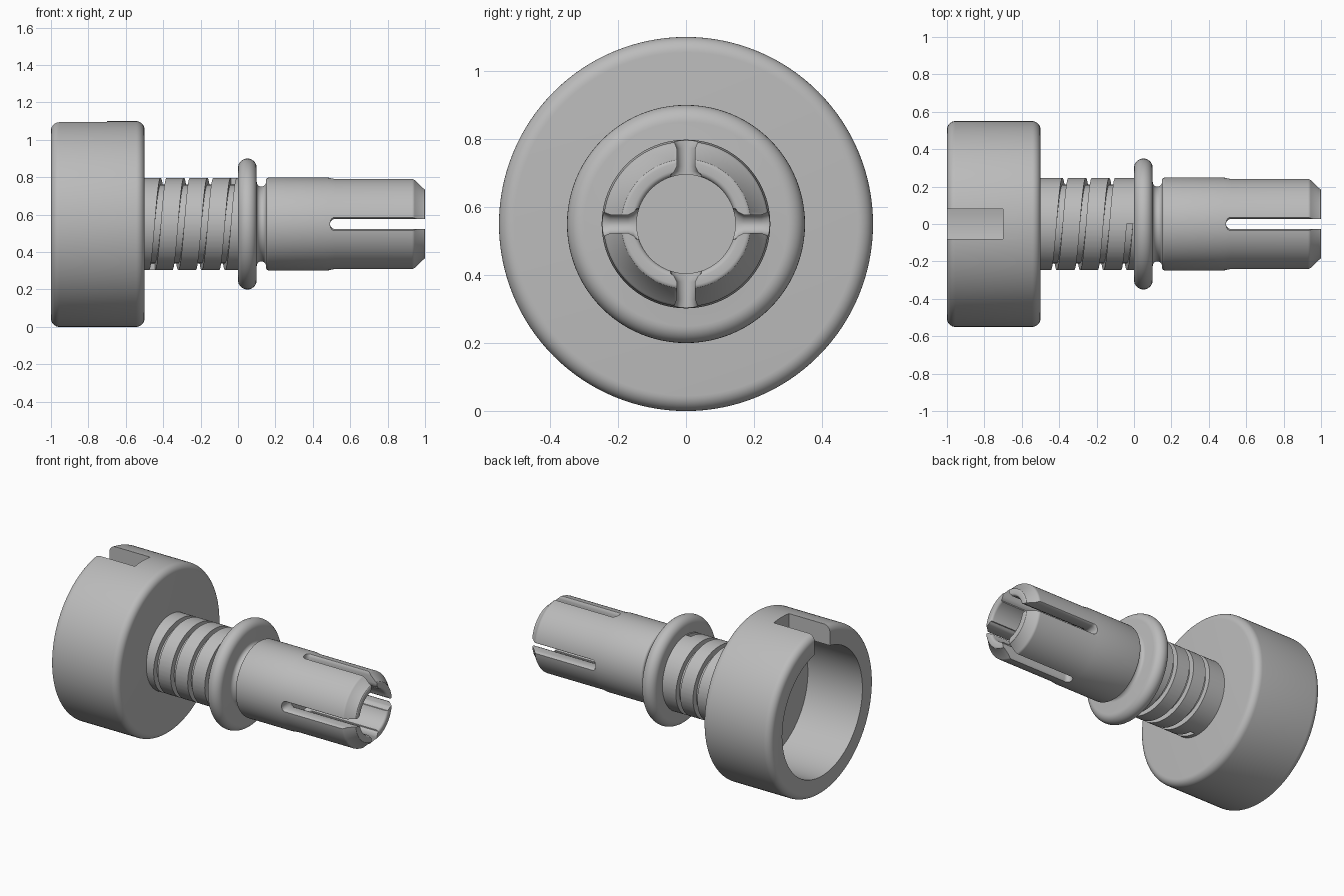
import bpy, bmesh
from math import sin, cos, pi, radians, sqrt
from mathutils import Vector

AXIS_Z = 0.55          # height of the turning axis
if "Cube" in bpy.data.objects:
    bpy.data.objects.remove(bpy.data.objects["Cube"])

grey = bpy.data.materials.new("plain grey")
grey.use_nodes = True
grey.diffuse_color = (0.5, 0.5, 0.5, 1)
grey.node_tree.nodes["Principled BSDF"].inputs["Base Color"].default_value = (0.5, 0.5, 0.5, 1)


def finish(name, bm):
    bmesh.ops.recalc_face_normals(bm, faces=bm.faces)
    mesh = bpy.data.meshes.new(name)
    bm.to_mesh(mesh)
    bm.free()
    mesh.materials.append(grey)
    ob = bpy.data.objects.new(name, mesh)
    bpy.context.collection.objects.link(ob)
    return ob


def arc(cx, cr, radius, start, end, steps=8):
    """Profile points (x, r) on an arc, angles in degrees from +x."""
    angles = [radians(start + (end - start) * i / steps) for i in range(steps + 1)]
    return [(cx + radius * cos(a), cr + radius * sin(a)) for a in angles]


def lathe(name, profile, steps=96):
    """Turn an (x, r) profile that starts and ends on the axis."""
    bm = bmesh.new()
    verts = [bm.verts.new((x, 0, AXIS_Z + r)) for x, r in profile]
    edges = [bm.edges.new(pair) for pair in zip(verts, verts[1:])]
    bmesh.ops.spin(bm, geom=verts + edges, cent=(0, 0, AXIS_Z), axis=(1, 0, 0),
                   angle=2 * pi, steps=steps)
    bmesh.ops.remove_doubles(bm, verts=bm.verts, dist=0.0001)
    return finish(name, bm)


def loft(name, sections):
    """Skin a row of equal closed sections and cap both ends."""
    bm = bmesh.new()
    rings = [[bm.verts.new(p) for p in s] for s in sections]
    n = len(rings[0])
    for a, b in zip(rings, rings[1:]):
        for i in range(n):
            j = (i + 1) % n
            bm.faces.new((a[i], a[j], b[j], b[i]))
    bm.faces.new(rings[0])
    bm.faces.new(rings[-1])
    return finish(name, bm)


def cut(target, cutter):
    mod = target.modifiers.new("cut", 'BOOLEAN')
    mod.operation = 'DIFFERENCE'
    mod.solver = 'EXACT'
    mod.object = cutter
    bpy.context.view_layer.objects.active = target
    bpy.ops.object.modifier_apply(modifier=mod.name)
    bpy.data.objects.remove(cutter)


# Hollow cap, open towards -x
cap = lathe("cap", [(-0.6, 0), (-0.6, 0.42), (-1, 0.42)]
            + arc(-0.955, 0.505, 0.045, 180, 90)
            + arc(-0.545, 0.505, 0.045, 90, 0) + [(-0.5, 0)], 128)

# Keyway through the top of the cap rim
keyway = [[(x, y, z) for y, z in ((-0.08, 0.75), (0.08, 0.75), (0.08, 1.3), (-0.08, 1.3))]
          for x in (-1.1, -0.7)]
cut(cap, loft("keyway_cutter", keyway))

# Threaded neck with a helical groove
thread = lathe("threaded_neck", [(-0.53, 0), (-0.53, 0.247), (0.03, 0.247), (0.03, 0)])
TURNS, PITCH, HALF = 3.5, 0.125, 0.016
sections = []
for i in range(int(TURNS * 48) + 1):
    a = 2 * pi * i / 48 + 0.013
    x = -0.46 + PITCH * i / 48
    sections.append([(x + dx, -r * sin(a), AXIS_Z - r * cos(a))
                     for dx, r in ((-HALF, 0.21), (HALF, 0.21), (HALF, 0.27), (-HALF, 0.27))])
cut(thread, loft("groove_cutter", sections))

# Flange, relief groove and hollow split shaft in one turned piece
shaft = lathe("flange_and_shaft", [(0, 0)]
              + arc(0.05, 0.3, 0.05, 180, 0, 16)
              + arc(0.125, 0.225, 0.025, 180, 360, 10)
              + arc(0.165, 0.233, 0.015, 180, 90, 4)
              + [(0.48, 0.248), (0.52, 0.243)]
              + arc(0.93, 0.223, 0.02, 90, 45, 4)
              + [(0.99, 0.192)] + arc(0.985, 0.18, 0.015, 45, 0, 3)
              + arc(0.985, 0.16, 0.015, 0, -90, 4)
              + [(0.46, 0.145), (0.46, 0)])

# Slots splitting the tip into four fingers, with eased edges
half_width = [(0.0, 0.045), (0.145, 0.045), (0.155, 0.034), (0.17, 0.027),
              (0.222, 0.027), (0.238, 0.033), (0.25, 0.045), (0.3, 0.045)]
half = [(w, r) for r, w in half_width[1:]]
outline = ([(w, r) for w, r in half] + [(-w, r) for w, r in reversed(half)]
           + [(-w, -r) for w, r in half] + [(w, -r) for w, r in reversed(half)])
stations = [(0.492 + 0.028 * (1 - cos(t)), max(sin(t), 0.08))
            for t in [pi / 2 * i / 6 for i in range(7)]] + [(1.1, 1)]
for turned in (False, True):
    rows = []
    for x, f in stations:
        rows.append([(x, r, AXIS_Z + w * f) if turned else (x, w * f, AXIS_Z + r)
                     for w, r in outline])
    cut(shaft, loft("slot_cutter", rows))

for ob in (cap, thread, shaft):
    bpy.ops.object.select_all(action='DESELECT')
    ob.select_set(True)
    bpy.context.view_layer.objects.active = ob
    bpy.ops.object.shade_smooth_by_angle(angle=radians(35))
